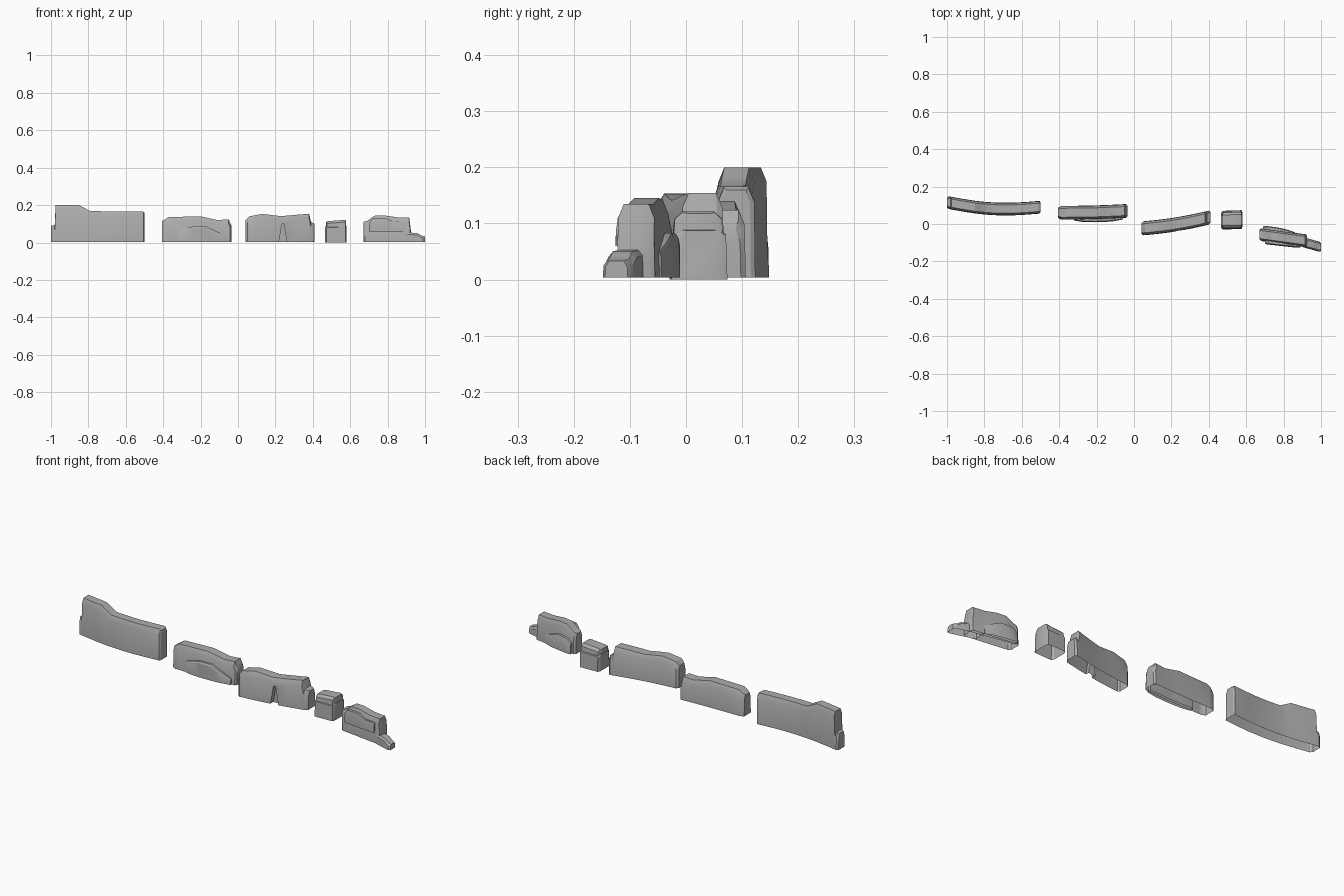
import bpy
import bmesh
import math
from mathutils import Vector

cube = bpy.data.objects.get("Cube")
if cube:
    bpy.data.objects.remove(cube, do_unlink=True)

stone = bpy.data.materials.new("grey stone")
stone.use_nodes = True
stone.diffuse_color = (0.42, 0.42, 0.42, 1)
shader = stone.node_tree.nodes["Principled BSDF"]
shader.inputs["Base Color"].default_value = stone.diffuse_color


def add_object(name, bm):
    """Turn a finished bmesh into a stone object."""
    bmesh.ops.recalc_face_normals(bm, faces=bm.faces)
    mesh = bpy.data.meshes.new(name)
    bm.to_mesh(mesh)
    bm.free()
    mesh.materials.append(stone)
    part = bpy.data.objects.new(name, mesh)
    bpy.context.collection.objects.link(part)
    return part


def sweep_sections(bm, sections):
    """Skin equal cross-sections into a closed solid."""
    rings = [[bm.verts.new(point) for point in section] for section in sections]
    for ring, following in zip(rings, rings[1:]):
        for i in range(len(ring)):
            bm.faces.new((ring[i - 1], following[i - 1], following[i], ring[i]))
    bm.faces.new(rings[0])
    bm.faces.new(rings[-1])


def build_wall(name, skyline, start_y, end_y, thickness,
               bow=0, base=0.004, shoulder=0.025, narrow_end=0.75):
    """Bowed wall along x whose top follows a skyline of (x, z) points."""
    # Halfway stations let the plan curve between skyline points
    points = [Vector(point) for point in skyline]
    stations = [points[0]]
    for previous, point in zip(points, points[1:]):
        stations += [(previous + point) / 2, point]
    first, last = stations[0].x, stations[-1].x

    sections = []
    for x, top in stations:
        t = (x - first) / (last - first)
        middle = start_y + (end_y - start_y) * t + bow * math.sin(math.pi * t)
        half = thickness / 2 * (narrow_end if x in (first, last) else 1)
        edge = top - min(shoulder, (top - base) / 2)
        profile = [(half, base), (half * 0.95, edge), (half * 0.65, top)]
        back = [(x, middle + y, z) for y, z in profile]
        front = [(x, middle - y, z) for y, z in reversed(profile)]
        sections.append(back + front)
    bm = bmesh.new()
    sweep_sections(bm, sections)
    return add_object(name, bm)


def finish(part, open_bottom=True):
    """Open the underside and smooth the gentle bends."""
    if open_bottom:
        bm = bmesh.new()
        bm.from_mesh(part.data)
        ground = [face for face in bm.faces
                  if all(vert.co.z < 0.01 for vert in face.verts)]
        bmesh.ops.delete(bm, geom=ground, context='FACES')
        bm.to_mesh(part.data)
        bm.free()
    bpy.ops.object.select_all(action='DESELECT')
    part.select_set(True)
    bpy.context.view_layer.objects.active = part
    bpy.ops.object.shade_smooth_by_angle(angle=math.radians(28))


# Tall wall with a raised end and a low step beside it
finish(build_wall(
    "tall_wall",
    skyline=[(-1, 0.09), (-0.98, 0.09), (-0.975, 0.2), (-0.85, 0.2),
             (-0.79, 0.168), (-0.65, 0.166), (-0.51, 0.166), (-0.5, 0.16)],
    start_y=0.116, end_y=0.09, thickness=0.068, bow=-0.022))

# Long wall with a bulge at the foot of its front
finish(build_wall(
    "long_wall",
    skyline=[(-0.405, 0.115), (-0.37, 0.136), (-0.2, 0.14), (-0.11, 0.12),
             (-0.05, 0.124), (-0.035, 0.09)],
    start_y=0.06, end_y=0.07, thickness=0.074, bow=-0.003))
finish(build_wall(
    "long_wall_bulge",
    skyline=[(-0.32, 0.065), (-0.24, 0.086), (-0.17, 0.086), (-0.06, 0.035)],
    start_y=0.03, end_y=0.035, thickness=0.03, bow=-0.008, shoulder=0.008))

# Cracked wall, with a tapered crack cut out of its front
cracked_wall = build_wall(
    "cracked_wall",
    skyline=[(0.04, 0.12), (0.06, 0.14), (0.13, 0.153), (0.23, 0.141),
             (0.38, 0.154), (0.39, 0.11), (0.41, 0.1)],
    start_y=-0.024, end_y=0.036, thickness=0.075, bow=-0.008)

crack_shape = bmesh.new()
sweep_sections(crack_shape, [
    [(0.24 + side * width, y, z) for side, width, z in
     ((-1, 0.025, -0.02), (1, 0.025, -0.02), (1, 0.005, 0.1), (-1, 0.005, 0.1))]
    for y in (-0.1, -0.015)])
cutter = add_object("crack_cutter", crack_shape)
cutter.hide_render = True
crack = cracked_wall.modifiers.new("crack", 'BOOLEAN')
crack.operation = 'DIFFERENCE'
crack.solver = 'EXACT'
crack.object = cutter
bpy.context.view_layer.update()
depsgraph = bpy.context.evaluated_depsgraph_get()
carved = bpy.data.meshes.new_from_object(cracked_wall.evaluated_get(depsgraph))
cracked_wall.modifiers.clear()
cracked_wall.data = carved
bpy.data.objects.remove(cutter, do_unlink=True)
finish(cracked_wall)

# Small pillar with a narrower cap
finish(build_wall(
    "pillar_body",
    skyline=[(0.466, 0.085), (0.48, 0.09), (0.57, 0.09), (0.58, 0.087)],
    start_y=0.02, end_y=0.024, thickness=0.1, base=0, shoulder=0.01))
finish(build_wall(
    "pillar_cap",
    skyline=[(0.47, 0.11), (0.48, 0.114), (0.57, 0.121), (0.577, 0.118)],
    start_y=0.02, end_y=0.022, thickness=0.088, base=0.08, shoulder=0.012),
    open_bottom=False)

# Broken wall with a front panel, a rear bulge and a low toe
finish(build_wall(
    "broken_wall",
    skyline=[(0.67, 0.11), (0.69, 0.115), (0.73, 0.143), (0.78, 0.145),
             (0.85, 0.135), (0.915, 0.135), (0.925, 0.06)],
    start_y=-0.056, end_y=-0.09, thickness=0.068))
finish(build_wall(
    "front_panel",
    skyline=[(0.7, 0.105), (0.72, 0.13), (0.79, 0.13), (0.83, 0.112),
             (0.89, 0.112)],
    start_y=-0.093, end_y=-0.114, thickness=0.03, base=0.06),
    open_bottom=False)
finish(build_wall(
    "rear_bulge",
    skyline=[(0.69, 0.06), (0.72, 0.08), (0.78, 0.083), (0.86, 0.05)],
    start_y=-0.022, end_y=-0.054, thickness=0.026, bow=0.005, shoulder=0.008))
finish(build_wall(
    "toe",
    skyline=[(0.86, 0.058), (0.96, 0.05), (0.98, 0.038), (1, 0.033)],
    start_y=-0.085, end_y=-0.124, thickness=0.054, shoulder=0.01))
